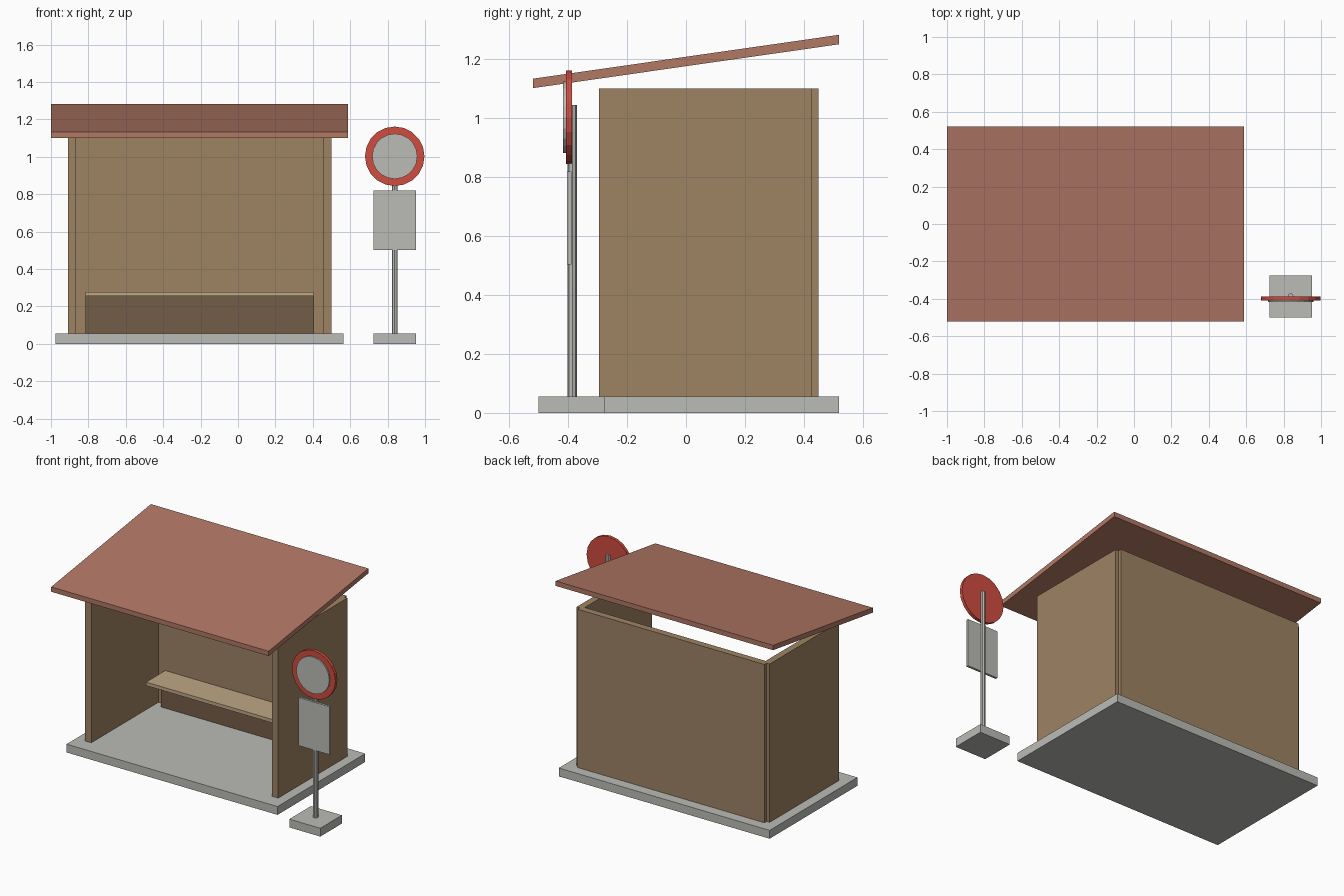
import bpy
import bmesh
from math import pi
from mathutils import Matrix, Vector

cube = bpy.data.objects.get("Cube")
if cube:
    bpy.data.objects.remove(cube, do_unlink=True)


def material(name, rgb):
    """Flat material from 8-bit display values."""
    def linear(v):
        v /= 255
        return v / 12.92 if v <= 0.04045 else ((v + 0.055) / 1.055) ** 2.4
    colour = [linear(v) for v in rgb] + [1]
    mat = bpy.data.materials.new(name)
    mat.use_nodes = True
    mat.diffuse_color = colour
    bsdf = mat.node_tree.nodes["Principled BSDF"]
    bsdf.inputs["Base Color"].default_value = colour
    bsdf.inputs["Roughness"].default_value = 0.8
    return mat


ROOF = material("terracotta roof", (177, 120, 101))
WOOD = material("brown wood", (158, 131, 100))
DARK = material("dark wood", (116, 93, 72))
SEAT = material("pale wood", (190, 168, 134))
GREY = material("light grey", (187, 187, 183))
RED = material("sign red", (207, 76, 64))


def finish(name, bm, mat):
    bmesh.ops.recalc_face_normals(bm, faces=bm.faces)
    mesh = bpy.data.meshes.new(name)
    bm.to_mesh(mesh)
    bm.free()
    mesh.materials.append(mat)
    obj = bpy.data.objects.new(name, mesh)
    bpy.context.collection.objects.link(obj)
    return obj


def box(name, x, y, z, mat, rise=0):
    """Box from (min, max) ranges; rise lifts the back edge by shearing."""
    bm = bmesh.new()
    bmesh.ops.create_cube(bm, size=1)
    for v in bm.verts:
        back = v.co.y > 0
        v.co = Vector((x[v.co.x > 0], y[back], z[v.co.z > 0] + rise * back))
    return finish(name, bm, mat)


def cylinder(name, radius, sides, depth, centre, mat, facing_front=False):
    bm = bmesh.new()
    place = Matrix.Translation(centre)
    if facing_front:
        place = place @ Matrix.Rotation(pi / 2, 4, "X")
    bmesh.ops.create_cone(bm, cap_ends=True, segments=sides, radius1=radius,
                          radius2=radius, depth=depth, matrix=place)
    return finish(name, bm, mat)


# Shelter: slab, walls meeting on their centre lines, sloping roof
FLOOR, WALL_TOP, THICK = 0.055, 1.10, 0.045
LEFT, RIGHT = 0.50, -0.91
box("floor_slab", (-0.975, 0.565), (-0.395, 0.52), (0, FLOOR), GREY)
box("right_wall", (RIGHT, RIGHT + THICK), (-0.295, 0.427), (FLOOR, WALL_TOP), WOOD)
box("left_wall", (LEFT - THICK, LEFT), (-0.295, 0.427), (FLOOR, WALL_TOP), WOOD)
box("back_wall", (RIGHT + THICK / 2, LEFT - THICK / 2), (0.45 - THICK, 0.45),
    (FLOOR, WALL_TOP), WOOD)
box("roof", (-1.0, 0.588), (-0.52, 0.52), (1.102, 1.134), ROOF, rise=0.149)

# Bench: seat plank over a recessed panel
box("bench_seat", (-0.815, 0.405), (0.205, 0.405), (0.255, 0.278), SEAT)
box("bench_panel", (-0.815, 0.405), (0.36, 0.405), (FLOOR, 0.255), DARK)

# Roadside sign: foot, pole, notice board, round plate
SIGN_X, POLE_Y = 0.838, -0.386
box("sign_foot", (0.725, 0.951), (-0.50, -0.275), (0, FLOOR), GREY)
cylinder("sign_pole", 0.0155, 8, 0.99, (SIGN_X, POLE_Y, 0.55), GREY)
box("notice_board", (0.725, 0.951), (-0.403, -0.388), (0.503, 0.82), GREY)
cylinder("sign_rim", 0.159, 20, 0.021, (SIGN_X, -0.3975, 1.003), RED, True)
cylinder("sign_face", 0.121, 20, 0.009, (SIGN_X, -0.4125, 1.003), GREY, True)
